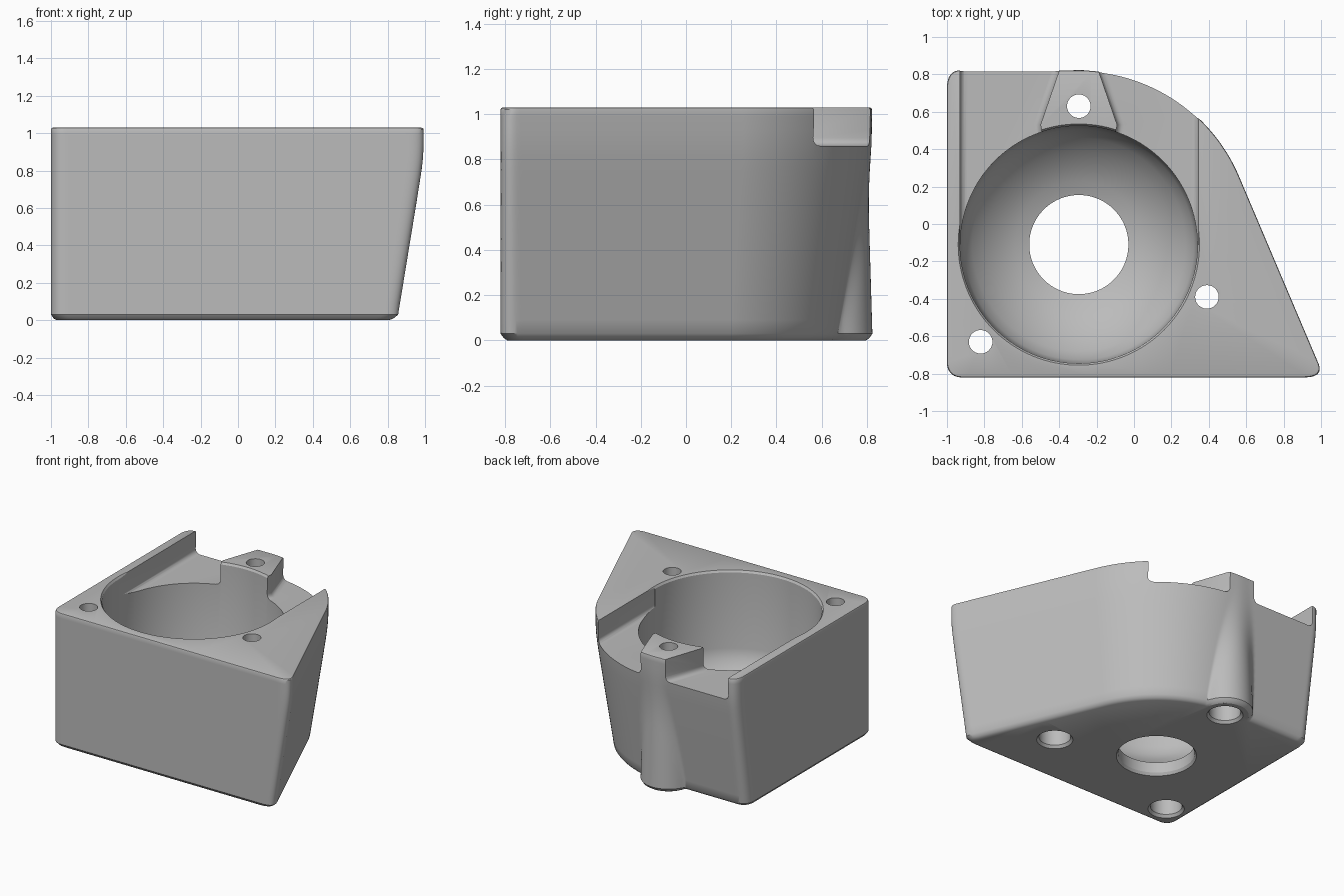
import bpy, bmesh, math

cube = bpy.data.objects.get("Cube")
if cube:
    bpy.data.objects.remove(cube, do_unlink=True)

grey = bpy.data.materials.new("plain grey")
grey.use_nodes = True
COLOUR = (0.5, 0.5, 0.5, 1)
grey.diffuse_color = COLOUR
grey.node_tree.nodes["Principled BSDF"].inputs["Base Color"].default_value = COLOUR

CX, CY = -0.295, -0.11        # bowl axis
HEIGHT, SHELF = 1.03, 0.86
BOSS_Y = 0.63
SLOPE = math.radians(23)      # direction the slanted side faces


def finish(bm, name):
    bmesh.ops.recalc_face_normals(bm, faces=bm.faces)
    mesh = bpy.data.meshes.new(name)
    bm.to_mesh(mesh)
    bm.free()
    mesh.materials.append(grey)
    ob = bpy.data.objects.new(name, mesh)
    bpy.context.scene.collection.objects.link(ob)
    return ob


def loft(rings, name):
    bm = bmesh.new()
    loops = [[bm.verts.new(p) for p in ring] for ring in rings]
    for a, b in zip(loops, loops[1:]):
        for i in range(len(a)):
            j = (i + 1) % len(a)
            bm.faces.new((a[i], a[j], b[j], b[i]))
    bm.faces.new(loops[0])
    bm.faces.new(loops[-1])
    return finish(bm, name)


def lathe(profile, x, y, name, n=96):
    turns = [math.tau * i / n for i in range(n)]
    return loft([[(x + r * math.cos(t), y + r * math.sin(t), z) for t in turns]
                 for r, z in profile], name)


def smooth_min(a, b, k):
    h = max(k - abs(a - b), 0) / k
    return min(a, b) - h * h * k / 4


def plane(dist, angle):
    c = math.cos(angle)
    return dist / c if c > 0.1 else 9


def outline(z, inset):
    # smoothly blended draft on the back and slanted sides
    lean = 0.87 - z
    draft = 0.075 * (lean + math.sqrt(lean * lean + 0.004)) - 0.002
    ring = []
    n = 720
    for i in range(n):
        t = math.tau * i / n - math.pi / 2
        past = max(t - math.pi / 2, SLOPE - t, 0)
        r = plane(0.93 - draft - inset, past)
        r = smooth_min(r, plane(0.71 - inset, t + math.pi / 2), 0.16)
        r = smooth_min(r, plane(0.705 - inset, t - math.pi), 0.12)
        x, y = CX + r * math.cos(t), CY + r * math.sin(t)
        # rounded screw column swelling out of the back wall
        if y > 0.4:
            dx, rad = abs(x - CX), 0.195 - 0.03 * z - inset
            if dx < rad:
                column = BOSS_Y + math.sqrt(rad * rad - dx * dx)
            else:
                column = BOSS_Y - 3 * (dx - rad)
            y = -smooth_min(-y, -column, 0.04)
        ring.append((x, y, z))
    return ring


# housing body with rounded lower and upper rims
levels = [(0, 0.03), (0.01, 0.014), (0.03, 0)]
levels += [(0.03 + 0.06 * i, 0) for i in range(1, 17)]
levels += [(1.02, 0), (1.027, 0.003), (HEIGHT, 0.01)]
housing = loft([outline(z, inset) for z, inset in levels], "housing")

# bowl with a funnel floor and a central opening
bowl = lathe([(0.30, -0.1), (0.278, 0), (0.265, 0.02), (0.265, 0.1), (0.34, 0.125),
              (0.42, 0.17), (0.5, 0.23), (0.57, 0.305), (0.615, 0.37), (0.63, 0.44),
              (0.635, 1.015), (0.645, HEIGHT), (0.66, 1.2)], CX, CY, "bowl_cutter", 128)
cutters = [bowl]

# three counterbored screw holes
for x, y in ((CX, BOSS_Y), (-0.82, -0.63), (0.39, -0.39)):
    cutters.append(lathe([(0.18, -0.1), (0.126, 0), (0.11, 0.02), (0.11, 0.25),
                          (0.063, 0.25), (0.063, 1.2)], x, y, "screw_hole_cutter", 40))

# lowered back shelf that leaves the wedge-shaped boss standing
shape = [(-0.93, CY), (0.345, CY), (0.345, 1.1), (CX + 0.1, 1.1), (CX + 0.105, 0.82),
         (CX + 0.205, 0.53), (CX + 0.19, 0.46), (CX - 0.19, 0.46), (CX - 0.205, 0.53),
         (CX - 0.105, 0.82), (CX - 0.1, 1.1), (-0.93, 1.1)]
bm = bmesh.new()
base = bm.faces.new([bm.verts.new((x, y, SHELF)) for x, y in shape])
top = bmesh.ops.extrude_face_region(bm, geom=[base])["geom"]
for v in top:
    if isinstance(v, bmesh.types.BMVert):
        v.co.z = 1.2
bmesh.ops.recalc_face_normals(bm, faces=bm.faces)
rim = [e for e in bm.edges if all(v.co.z < SHELF + 0.01 for v in e.verts)]
bmesh.ops.bevel(bm, geom=rim, offset=0.035, segments=4, profile=0.5, affect='EDGES')
cutters.append(finish(bm, "shelf_cutter"))

# cut, then tidy up
bpy.ops.object.select_all(action='DESELECT')
bpy.context.view_layer.objects.active = housing
housing.select_set(True)
for cutter in cutters:
    cutter.hide_render = True
    mod = housing.modifiers.new("cut", 'BOOLEAN')
    mod.operation, mod.solver, mod.object = 'DIFFERENCE', 'EXACT', cutter
    bpy.ops.object.modifier_apply(modifier=mod.name)
    bpy.data.objects.remove(cutter, do_unlink=True)
bpy.ops.object.shade_smooth_by_angle(angle=math.radians(32))
